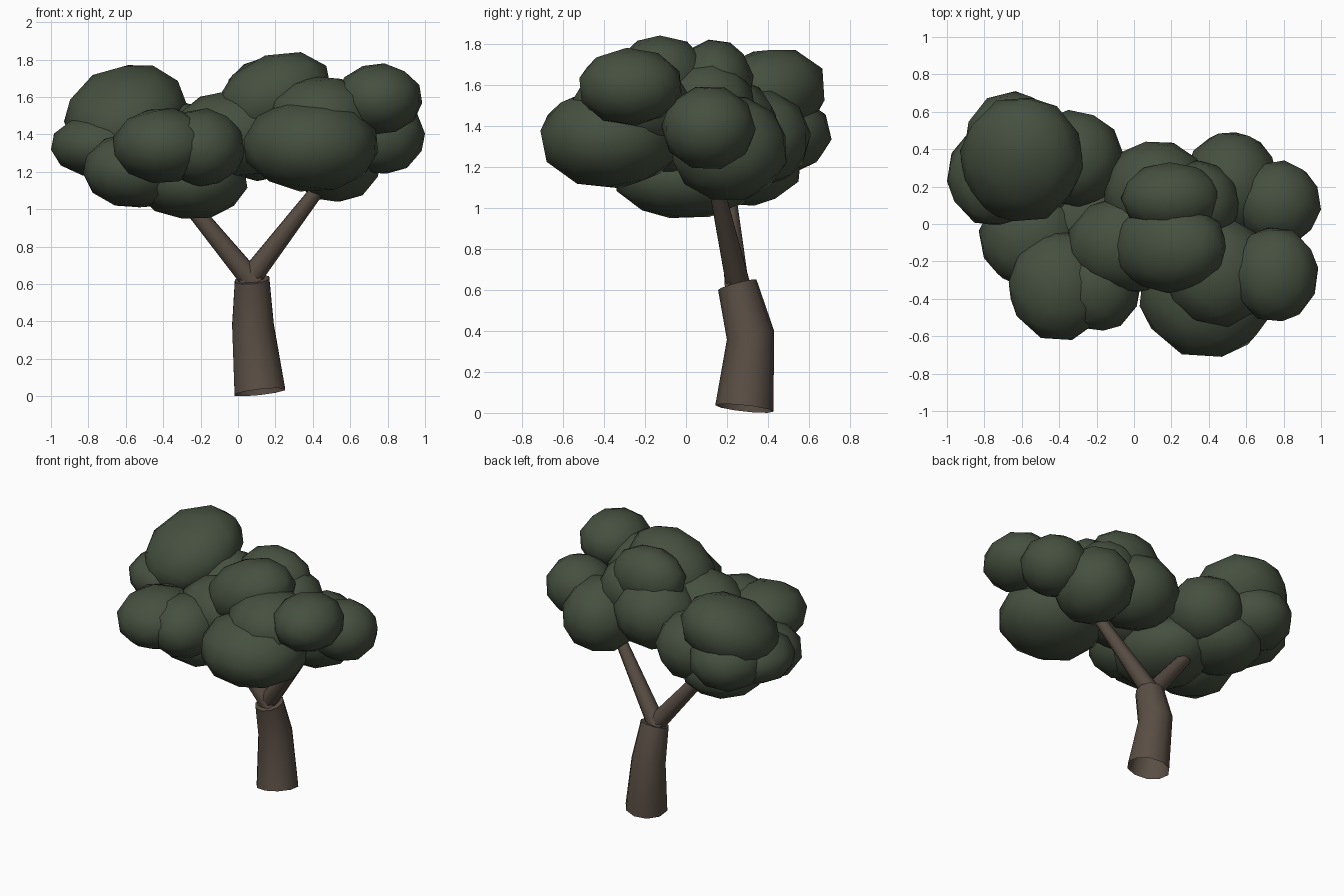
import bpy, bmesh, math, random
from mathutils import Vector, Euler

if "Cube" in bpy.data.objects:
    bpy.data.objects.remove(bpy.data.objects["Cube"])

random.seed(4)


def material(name, rgb):
    m = bpy.data.materials.new(name)
    m.diffuse_color = (*rgb, 1)
    m.use_nodes = True
    m.node_tree.nodes["Principled BSDF"].inputs["Base Color"].default_value = m.diffuse_color
    return m


BARK = material("brown bark", (0.1, 0.076, 0.058))
LEAF = material("dark green leaves", (0.06, 0.08, 0.05))


def finish(bm, name, mat, angle):
    bmesh.ops.recalc_face_normals(bm, faces=bm.faces)
    me = bpy.data.meshes.new(name)
    bm.to_mesh(me)
    bm.free()
    me.materials.append(mat)
    ob = bpy.data.objects.new(name, me)
    bpy.context.collection.objects.link(ob)
    bpy.ops.object.select_all(action='DESELECT')
    bpy.context.view_layer.objects.active = ob
    ob.select_set(True)
    bpy.ops.object.shade_smooth_by_angle(angle=math.radians(angle))
    return ob


def tube(name, rings, sides):
    """Tube, open at the bottom, through rings of (centre, normal, radius)."""
    bm = bmesh.new()
    loops = []
    for c, n, r in rings:
        c, n = Vector(c), Vector(n).normalized()
        u = (Vector((1, 0, 0)) - n * n.x).normalized()
        v = n.cross(u)
        angles = [2 * math.pi * (i + 0.5) / sides for i in range(sides)]
        loops.append([bm.verts.new(c + (u * math.cos(a) + v * math.sin(a)) * r)
                      for a in angles])
    for a, b in zip(loops, loops[1:]):
        for i in range(sides):
            j = (i + 1) % sides
            bm.faces.new((a[i], a[j], b[j], b[i]))
    bm.faces.new(loops[-1])
    return finish(bm, name, BARK, 60)


def leaf_clump(name, centre, radii, lean=(0, 0)):
    """Low-poly ball, turned at random, leaning, in exact half sizes."""
    bm = bmesh.new()
    bmesh.ops.create_icosphere(bm, subdivisions=2, radius=1)
    rot = Euler([random.uniform(0, 6.28) for _ in range(3)]).to_matrix()
    for v in bm.verts:
        v.co = rot @ v.co
        v.co.z += lean[0] * v.co.x + lean[1] * v.co.y
    top = [max(abs(v.co[k]) for v in bm.verts) for k in range(3)]
    for v in bm.verts:
        v.co = Vector([centre[k] + v.co[k] * radii[k] / top[k] for k in range(3)])
    return finish(bm, name, LEAF, 60)


# Trunk with a slight bend
tube("trunk", [((0.117, 0.285, 0.022), (-0.11, 0.11, 1), 0.143),
               ((0.08, 0.314, 0.38), (0, -0.2, 1), 0.117),
               ((0.075, 0.25, 0.625), (-0.1, -0.27, 1), 0.097)], 10)

# Two forking branches
for name, a, b, r0, r1 in [
        ("left_branch", (0.09, 0.25, 0.60), (-0.32, 0.2, 1.10), 0.064, 0.042),
        ("right_branch", (0.04, 0.26, 0.60), (0.50, 0.125, 1.2), 0.064, 0.034)]:
    d = Vector(b) - Vector(a)
    tube(name, [(a, d, r0), (b, d, r1)], 8)

# Leaf clumps: centre, half sizes, optional lean
left_side = [
    ((-0.60, 0.345, 1.51), (0.33, 0.33, 0.26), (0.15, 0.3)),
    ((-0.74, 0.26, 1.34), (0.26, 0.27, 0.17)),
    ((-0.65, 0.44, 1.36), (0.25, 0.27, 0.20)),
    ((-0.32, 0.35, 1.34), (0.26, 0.26, 0.23)),
    ((-0.50, 0.28, 1.20), (0.28, 0.28, 0.19)),
    ((-0.40, -0.33, 1.34), (0.27, 0.29, 0.20)),
    ((-0.19, -0.32, 1.33), (0.23, 0.25, 0.21)),
    ((-0.55, -0.07, 1.21), (0.28, 0.27, 0.20)),
    ((-0.25, 0.00, 1.15), (0.30, 0.34, 0.20)),
]
right_side = [
    ((-0.03, -0.11, 1.40), (0.32, 0.26, 0.23)),
    ((0.12, 0.17, 1.40), (0.28, 0.27, 0.25)),
    ((0.19, -0.12, 1.60), (0.31, 0.25, 0.24), (0.3, 0)),
    ((0.20, 0.14, 1.61), (0.27, 0.19, 0.21)),
    ((0.39, -0.37, 1.34), (0.36, 0.34, 0.245)),
    ((0.45, -0.26, 1.49), (0.29, 0.29, 0.22)),
    ((0.755, -0.27, 1.59), (0.23, 0.25, 0.19)),
    ((0.77, 0.11, 1.39), (0.23, 0.23, 0.20)),
    ((0.52, 0.21, 1.29), (0.26, 0.28, 0.25)),
    ((0.34, 0.11, 1.49), (0.23, 0.23, 0.22)),
]
for side, clumps in (("left", left_side), ("right", right_side)):
    for i, clump in enumerate(clumps):
        leaf_clump(f"{side}_leaf_clump_{i + 1}", *clump)
